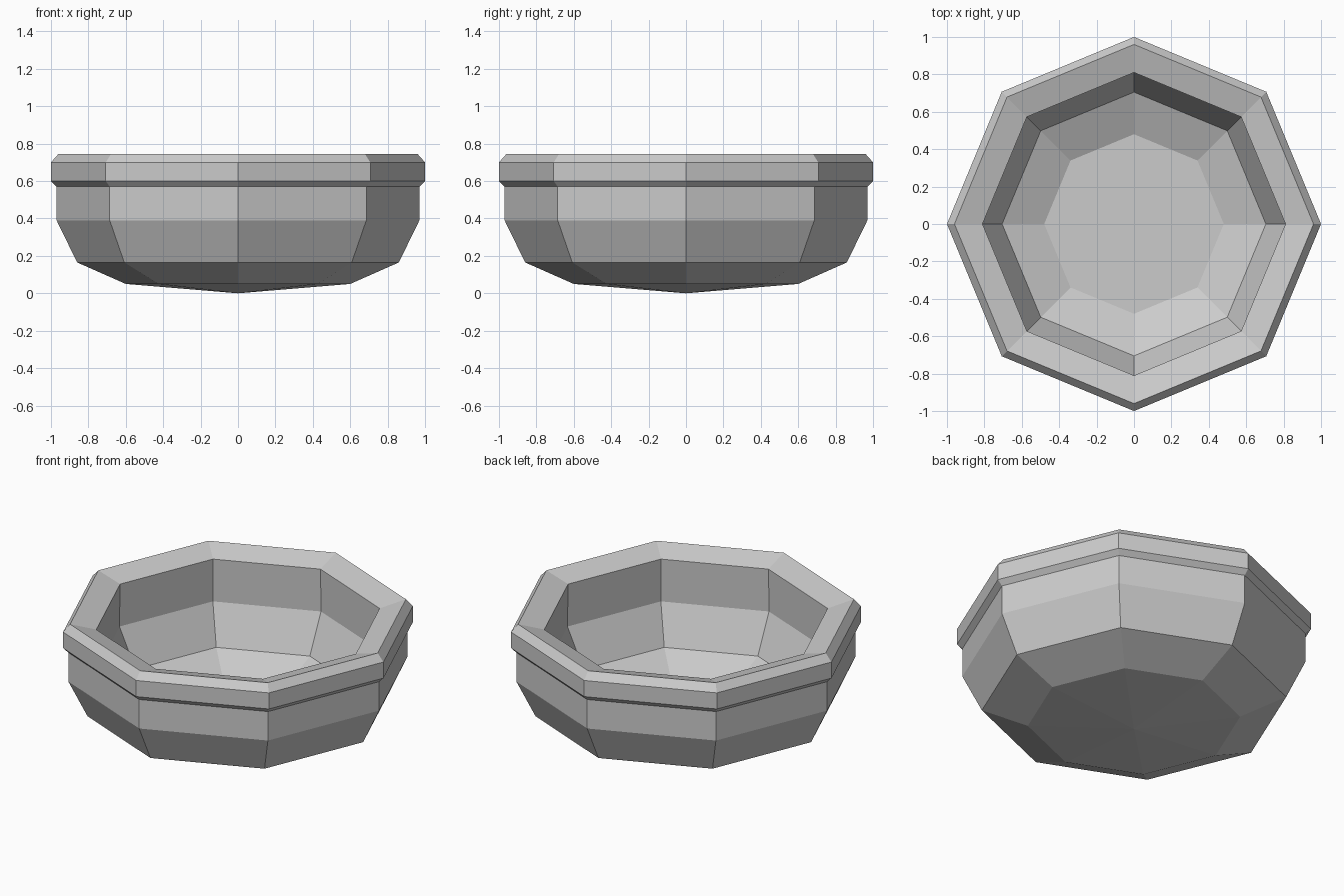
import bpy
import bmesh
from math import cos, sin, pi

cube = bpy.data.objects.get("Cube")
if cube:
    bpy.data.objects.remove(cube, do_unlink=True)

SIDES = 8

# Single grey material
grey = bpy.data.materials.new("plain grey")
grey.use_nodes = True
colour = (0.6, 0.6, 0.6, 1.0)
grey.diffuse_color = colour
grey.node_tree.nodes["Principled BSDF"].inputs["Base Color"].default_value = colour

# Bowl section as (radius, height), from underside to inner floor
profile = [
    (0.60, 0.05), (0.86, 0.165), (0.97, 0.39), (0.97, 0.57),  # outer wall
    (1.00, 0.60), (1.00, 0.70), (0.96, 0.745),                # rim band
    (0.81, 0.70), (0.815, 0.435),                             # lip and inner wall
    (0.705, 0.20), (0.48, 0.10),                              # basin
]


def turned_solid(name, section, base_z, sides):
    """Revolve a section into flat-sided rings, with a pointed base and flat floor."""
    bm = bmesh.new()
    rings = [[bm.verts.new((r * cos(2 * pi * i / sides), r * sin(2 * pi * i / sides), z))
              for i in range(sides)] for r, z in section]
    for low, high in zip(rings, rings[1:]):
        for i in range(sides):
            j = (i + 1) % sides
            bm.faces.new((low[i], low[j], high[j], high[i]))
    # Shallow point underneath
    tip = bm.verts.new((0, 0, base_z))
    for i in range(sides):
        bm.faces.new((tip, rings[0][(i + 1) % sides], rings[0][i]))
    # Inner floor
    bm.faces.new(rings[-1])
    bmesh.ops.recalc_face_normals(bm, faces=bm.faces)
    mesh = bpy.data.meshes.new(name)
    bm.to_mesh(mesh)
    bm.free()
    obj = bpy.data.objects.new(name, mesh)
    bpy.context.collection.objects.link(obj)
    return obj


bowl = turned_solid("bowl", profile, 0.0, SIDES)
bowl.data.materials.append(grey)
